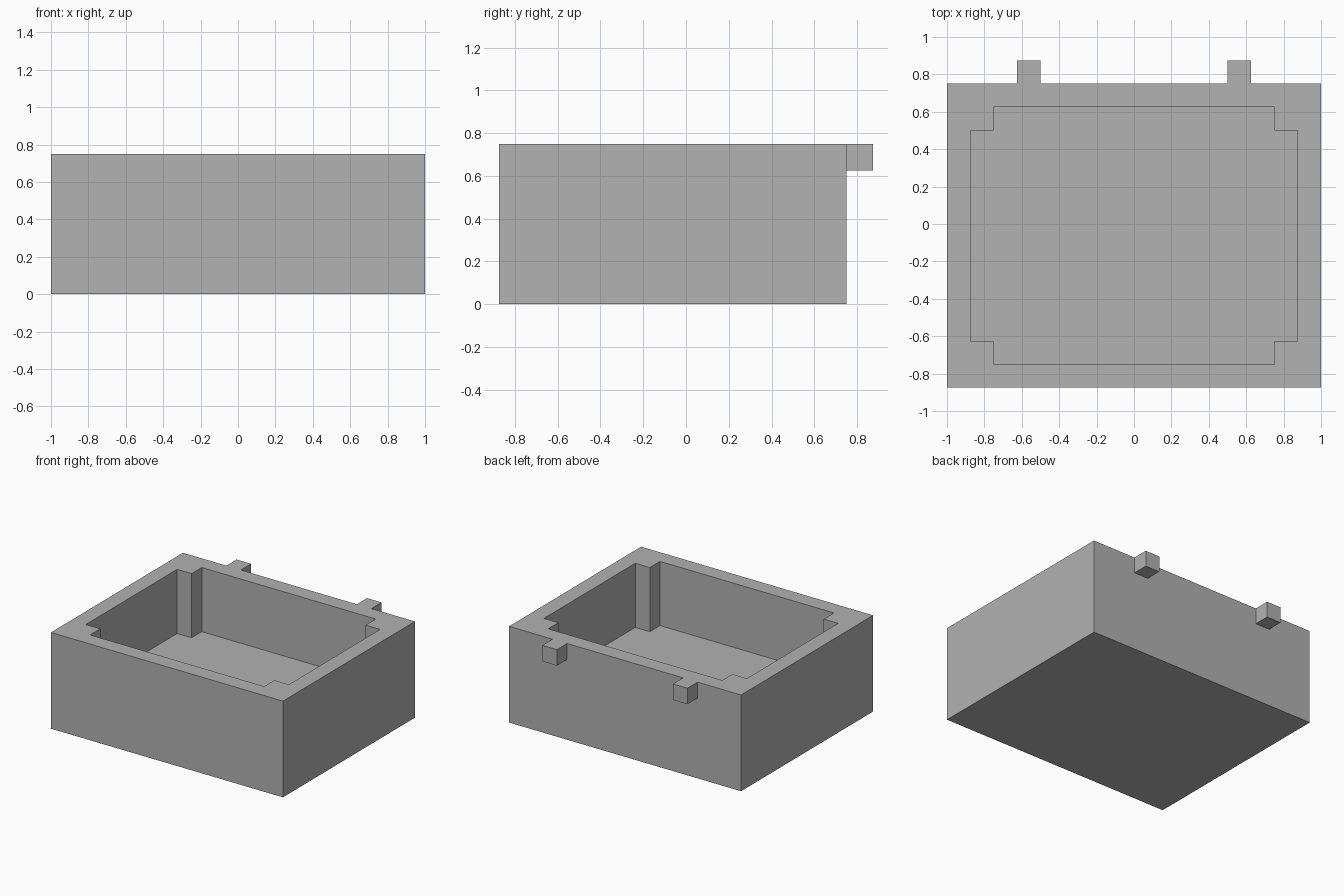
import bpy
import bmesh

default = bpy.data.objects.get("Cube")
if default:
    bpy.data.objects.remove(default, do_unlink=True)

grey = bpy.data.materials.new("plain grey")
grey.use_nodes = True
colour = (0.445, 0.445, 0.445, 1)
grey.diffuse_color = colour
grey.node_tree.nodes["Principled BSDF"].inputs["Base Color"].default_value = colour


def prism(name, outline, bottom, top):
    """Extrude a counter-clockwise outline straight up."""
    bm = bmesh.new()
    base = bm.faces.new([bm.verts.new((x, y, bottom)) for x, y in outline])
    lifted = bmesh.ops.extrude_face_region(bm, geom=[base], use_keep_orig=True)["geom"]
    verts = [v for v in lifted if isinstance(v, bmesh.types.BMVert)]
    bmesh.ops.translate(bm, verts=verts, vec=(0, 0, top - bottom))
    bmesh.ops.recalc_face_normals(bm, faces=bm.faces)
    mesh = bpy.data.meshes.new(name)
    bm.to_mesh(mesh)
    bm.free()
    mesh.materials.append(grey)
    obj = bpy.data.objects.new(name, mesh)
    bpy.context.collection.objects.link(obj)
    return obj


def rectangle(x0, x1, y0, y1):
    return [(x0, y0), (x1, y0), (x1, y1), (x0, y1)]


UNIT = 0.125          # wall thickness, corner post and peg size
HEIGHT = 0.75
FRONT, BACK, SIDE = -0.875, 0.75, 1.0

# Outer block
body = prism("box_body", rectangle(-SIDE, SIDE, FRONT, BACK), 0, HEIGHT)

# Cavity with notched corners, which leaves a square post in each corner
a, f, b = SIDE - UNIT, FRONT + UNIT, BACK - UNIT
c, fi, bi = a - UNIT, f + UNIT, b - UNIT
notched = [(-c, f), (c, f), (c, fi), (a, fi), (a, bi), (c, bi),
           (c, b), (-c, b), (-c, bi), (-a, bi), (-a, fi), (-c, fi)]
cutter = prism("cavity_cutter", notched, 0.25, HEIGHT + UNIT)
cutter.hide_render = True

cut = body.modifiers.new("cavity", "BOOLEAN")
cut.operation = "DIFFERENCE"
cut.solver = "EXACT"
cut.object = cutter
bpy.context.view_layer.objects.active = body
bpy.ops.object.modifier_apply(modifier=cut.name)
bpy.data.objects.remove(cutter, do_unlink=True)

# Two hinge pegs on the back, flush with the rim
for side, x in (("right", -0.625), ("left", 0.5)):
    prism(side + "_hinge_peg", rectangle(x, x + UNIT, BACK, BACK + UNIT),
          HEIGHT - UNIT, HEIGHT)
